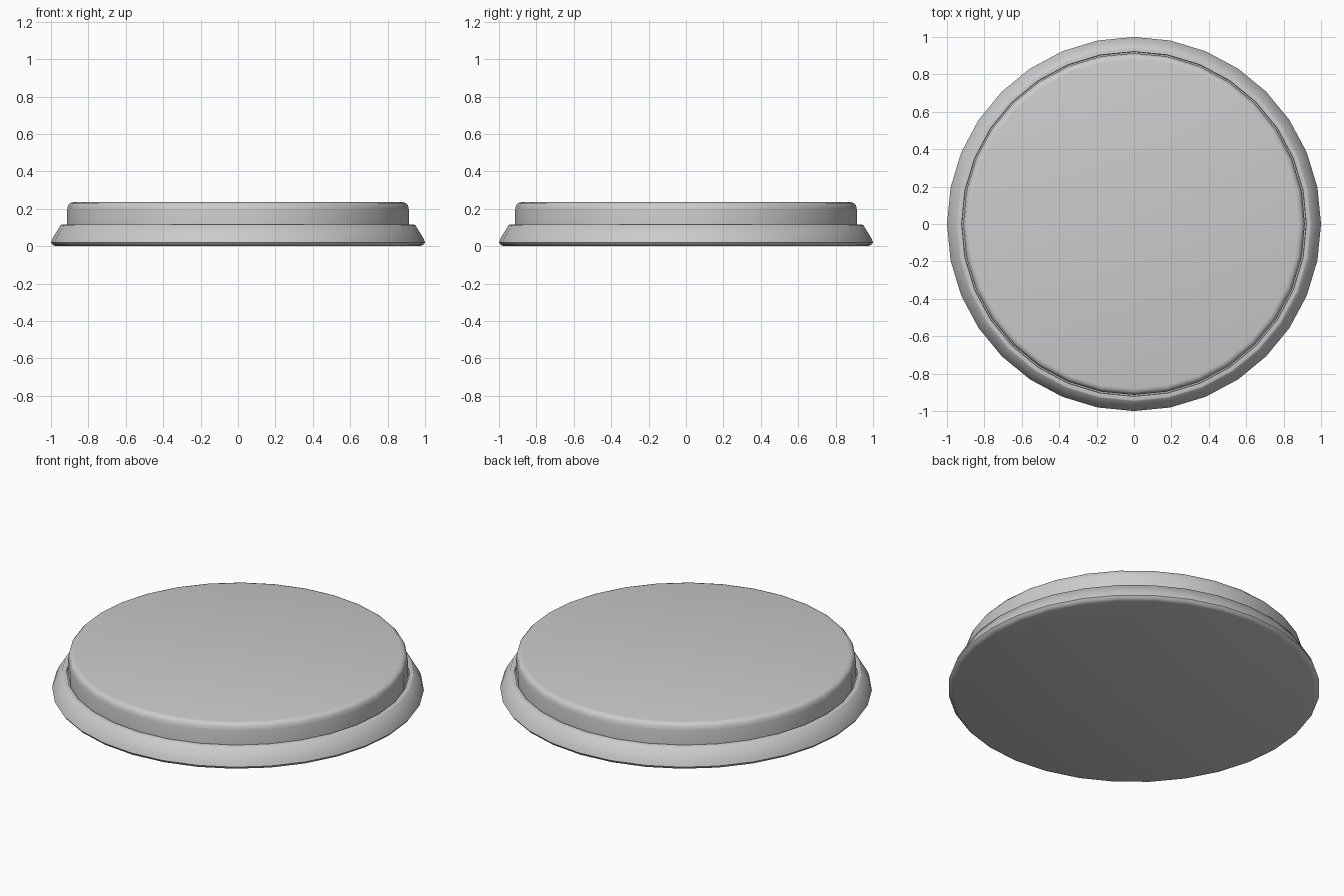
import bpy, bmesh, math

if "Cube" in bpy.data.objects:
    bpy.data.objects.remove(bpy.data.objects["Cube"])

SIDES = 32


def lathe(name, profile, angle):
    """Spin an (r, z) profile around z and cap both ends."""
    bm = bmesh.new()
    rings = []
    for r, z in profile:
        rings.append([bm.verts.new((r * math.cos(2 * math.pi * i / SIDES),
                                    r * math.sin(2 * math.pi * i / SIDES), z))
                      for i in range(SIDES)])
    for a, b in zip(rings, rings[1:]):
        for i in range(SIDES):
            j = (i + 1) % SIDES
            bm.faces.new((a[i], a[j], b[j], b[i]))
    bm.faces.new(rings[0][::-1])
    bm.faces.new(rings[-1])
    mesh = bpy.data.meshes.new(name)
    bm.to_mesh(mesh)
    bm.free()
    obj = bpy.data.objects.new(name, mesh)
    bpy.context.collection.objects.link(obj)
    bpy.ops.object.select_all(action='DESELECT')
    obj.select_set(True)
    bpy.context.view_layer.objects.active = obj
    bpy.ops.object.shade_smooth_by_angle(angle=math.radians(angle))
    return obj


# Flared base rim with a shallow groove floor inside it
lathe("base_rim", [(0.972, 0.0), (0.99, 0.006), (1.0, 0.02), (0.99, 0.045),
                   (0.948, 0.113), (0.942, 0.115), (0.922, 0.115),
                   (0.92, 0.1)], 40)

# Raised disc with a rounded top edge
lathe("raised_disc", [(0.914, 0.09), (0.914, 0.195), (0.909, 0.218),
                      (0.898, 0.231), (0.88, 0.235)], 40)
